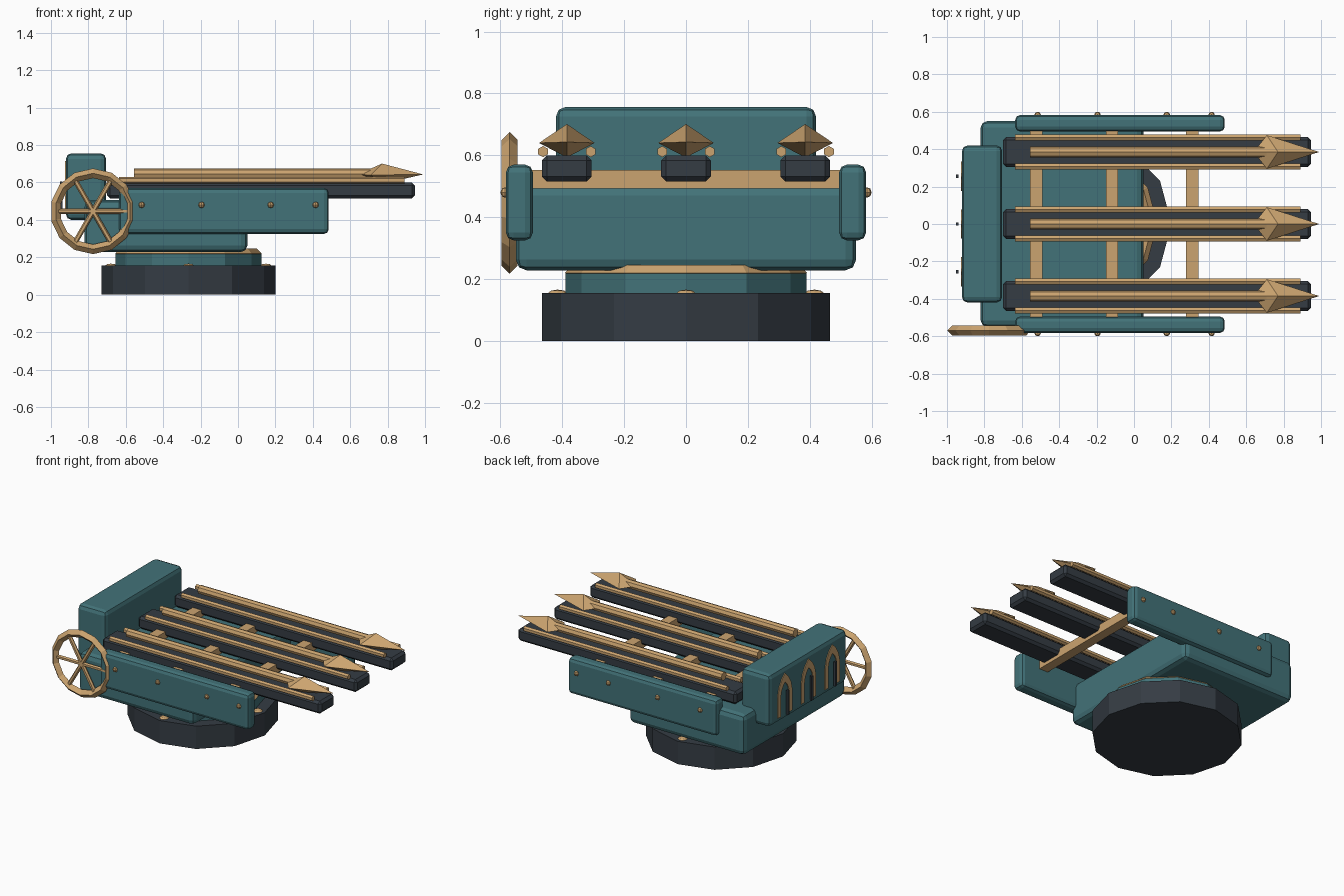
import bpy, bmesh
from math import pi, cos, sin
from mathutils import Vector, Matrix

if "Cube" in bpy.data.objects:
    bpy.data.objects.remove(bpy.data.objects["Cube"])


def material(name, rgb):
    m = bpy.data.materials.new(name)
    m.diffuse_color = (*rgb, 1)
    m.use_nodes = True
    m.node_tree.nodes["Principled BSDF"].inputs["Base Color"].default_value = m.diffuse_color
    return m


TEAL = material("teal_paint", (0.055, 0.17, 0.19))
DARK = material("dark_iron", (0.035, 0.045, 0.057))
GOLD = material("brass", (0.60, 0.37, 0.16))


def finish(bm, name, mat):
    bmesh.ops.recalc_face_normals(bm, faces=bm.faces)
    me = bpy.data.meshes.new(name)
    bm.to_mesh(me)
    bm.free()
    me.materials.append(mat)
    ob = bpy.data.objects.new(name, me)
    bpy.context.collection.objects.link(ob)
    return ob


def box(name, lo, hi, mat, bevel=0, segs=2):
    lo, hi = Vector(lo), Vector(hi)
    bm = bmesh.new()
    bmesh.ops.create_cube(bm, size=1, matrix=Matrix.Translation((lo + hi) / 2) @ Matrix.Diagonal((*(hi - lo), 1)))
    ob = finish(bm, name, mat)
    if bevel:
        mod = ob.modifiers.new("bevel", 'BEVEL')
        mod.width, mod.segments = bevel, segs
    return ob


def rod(name, a, b, r, sides, mat):
    a, b = Vector(a), Vector(b)
    rot = (b - a).to_track_quat('Z', 'Y').to_matrix().to_4x4()
    bm = bmesh.new()
    bmesh.ops.create_cone(bm, cap_ends=True, segments=sides, radius1=r, radius2=r, depth=(b - a).length,
                          matrix=Matrix.Translation((a + b) / 2) @ rot)
    return finish(bm, name, mat)


def ring(name, centre, major, minor, sides, mat, rot=Matrix()):
    # torus with a diamond cross-section
    bm = bmesh.new()
    loops = []
    for i in range(sides):
        a = 2 * pi * i / sides
        loops.append([bm.verts.new(Matrix.Translation(centre) @ rot @ Vector(
            ((major + minor * cos(k * pi / 2)) * cos(a), (major + minor * cos(k * pi / 2)) * sin(a),
             minor * sin(k * pi / 2)))) for k in range(4)])
    for i in range(sides):
        p, q = loops[i], loops[(i + 1) % sides]
        for k in range(4):
            bm.faces.new((p[k], q[k], q[(k + 1) % 4], p[(k + 1) % 4]))
    return finish(bm, name, mat)


def stud(name, centre, scale, mat):
    bm = bmesh.new()
    bmesh.ops.create_uvsphere(bm, u_segments=8, v_segments=4, radius=1,
                              matrix=Matrix.Translation(centre) @ Matrix.Diagonal((*scale, 1)))
    return finish(bm, name, mat)


# turntable base
CX = -0.265
rod("base", (CX, 0, 0), (CX, 0, 0.155), 0.466, 12, DARK)
rod("turntable", (CX, 0, 0.155), (CX, 0, 0.218), 0.39, 12, TEAL)
ring("turntable_ring", (CX, 0, 0.22), 0.365, 0.026, 12, GOLD)
for i in range(4):
    a = i * pi / 2
    stud(f"base_stud_{i}", (CX + 0.415 * cos(a), 0.415 * sin(a), 0.155), (0.03, 0.03, 0.011), GOLD)

# hull and rear housing
box("hull", (-0.82, -0.55, 0.228), (0.05, 0.55, 0.505), TEAL, 0.035)
box("rear_housing", (-0.92, -0.42, 0.40), (-0.705, 0.42, 0.756), TEAL, 0.03)

# side plates with rivets
for s, side in ((-1, "front"), (1, "back")):
    y0, y1 = sorted((s * 0.495, s * 0.582))
    box(f"{side}_side_plate", (-0.635, y0, 0.325), (0.485, y1, 0.57), TEAL, 0.025)
    for i, x in enumerate((-0.515, -0.195, 0.175, 0.415)):
        stud(f"{side}_rivet_{i}", (x, s * 0.585, 0.48), (0.017, 0.015, 0.017), GOLD)

# crossbars
for i, x in enumerate((-0.522, -0.118, 0.312)):
    box(f"crossbar_{i}", (x - 0.033, -0.5, 0.492), (x + 0.033, 0.5, 0.552), GOLD)


# bolt head: stretched faceted diamond
def bolt_head(name, y, z):
    bm = bmesh.new()
    back, tip, left, right, top, low = [bm.verts.new((x, y + dy, z + dz)) for x, dy, dz in (
        (0.64, 0, 0), (0.99, 0, 0), (0.71, 0.09, -0.003), (0.71, -0.09, -0.003), (0.77, 0, 0.058), (0.77, 0, -0.05))]
    for end in (back, tip):
        for s in (left, right):
            for v in (top, low):
                bm.faces.new((end, s, v))
    finish(bm, name, GOLD)


# launch rails, guide rods and bolts
for i, y in enumerate((-0.385, 0, 0.385)):
    box(f"rail_{i}", (-0.70, y - 0.08, 0.515), (0.945, y + 0.08, 0.60), DARK, 0.016, 1)
    for s in (-1, 1):
        rod(f"guide_rod_{i}_{s}", (-0.635, y + s * 0.077, 0.612), (0.89, y + s * 0.077, 0.612), 0.018, 6, GOLD)
    rod(f"bolt_shaft_{i}", (-0.555, y, 0.645), (0.76, y, 0.645), 0.029, 8, GOLD)
    bolt_head(f"bolt_head_{i}", y, 0.643)


# pointed arch outline in the y-z plane
def arch(w, z0, spring, top):
    side = [(w, z0), (w, spring), (w * 0.82, spring + (top - spring) * 0.42), (w * 0.45, spring + (top - spring) * 0.76)]
    return side + [(0, top)] + [(-y, z) for y, z in reversed(side)]


# rear window frames with slits
for i, y in enumerate((-0.255, 0, 0.255)):
    bm = bmesh.new()
    rows = [[bm.verts.new((x, y + p, z)) for p, z in arch(*dims)] for x, dims in (
        (-0.915, (0.078, 0.435, 0.58, 0.715)), (-0.925, (0.078, 0.435, 0.58, 0.715)),
        (-0.925, (0.045, 0.435, 0.57, 0.655)), (-0.915, (0.045, 0.435, 0.57, 0.655)))]
    for k in range(4):
        p, q = rows[k], rows[(k + 1) % 4]
        for j in range(len(p) - 1):
            bm.faces.new((p[j], p[j + 1], q[j + 1], q[j]))
    for j in (0, -1):
        bm.faces.new([r[j] for r in rows])
    finish(bm, f"window_frame_{i}", GOLD)
    box(f"window_slit_{i}", (-0.952, y - 0.009, 0.44), (-0.938, y + 0.009, 0.605), DARK)

# aiming handwheel
WC = Vector((-0.775, -0.57, 0.446))
ring("handwheel_rim", WC, 0.203, 0.026, 14, GOLD, Matrix.Rotation(pi / 2, 4, 'X') @ Matrix.Rotation(pi / 2, 4, 'Z'))
for i in range(3):
    a = i * pi / 3
    d = Vector((cos(a), 0, sin(a))) * 0.2
    rod(f"handwheel_spoke_{i}", WC - d, WC + d, 0.014, 6, GOLD)
